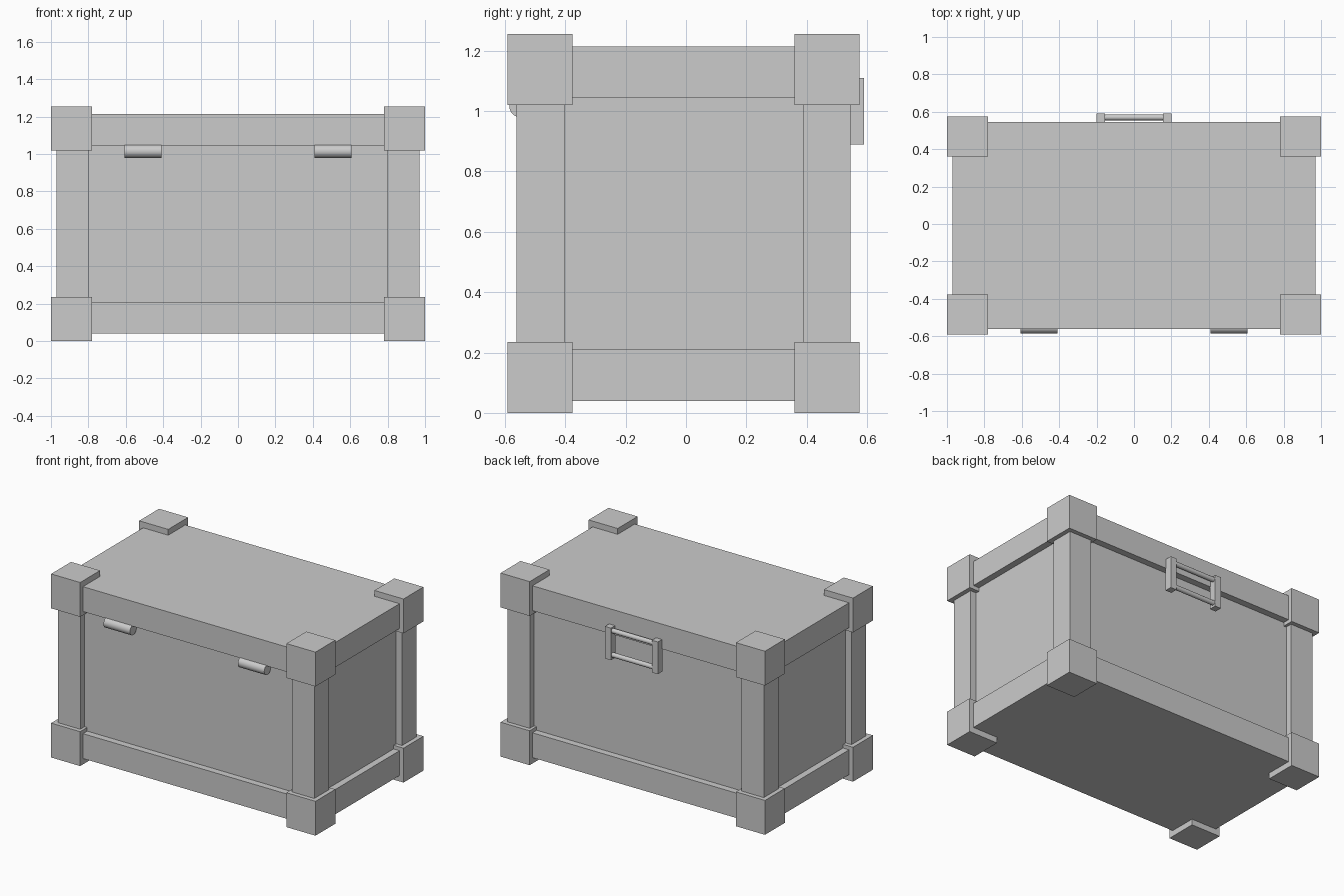
import bpy
import math
from mathutils import Vector

if "Cube" in bpy.data.objects:
    bpy.data.objects.remove(bpy.data.objects["Cube"], do_unlink=True)

grey = bpy.data.materials.new("plain grey")
grey.use_nodes = True
grey.diffuse_color = (0.6, 0.6, 0.6, 1)
grey.node_tree.nodes["Principled BSDF"].inputs["Base Color"].default_value = (0.6, 0.6, 0.6, 1)


def box(name, low, high):
    low, high = Vector(low), Vector(high)
    bpy.ops.mesh.primitive_cube_add(size=1, location=(low + high) / 2)
    ob = bpy.context.object
    ob.name = name
    ob.scale = high - low
    bpy.ops.object.transform_apply(location=False, rotation=False, scale=True)
    ob.data.materials.append(grey)
    return ob


def rod(name, center, radius, length):
    bpy.ops.mesh.primitive_cylinder_add(vertices=32, radius=radius, depth=length,
                                        location=center, rotation=(0, math.pi / 2, 0))
    ob = bpy.context.object
    ob.name = name
    ob.data.materials.append(grey)
    bpy.ops.object.shade_smooth_by_angle()


MID = -0.008  # the chest sits slightly forward because of the handle


def around(x, y, low, high, name):
    """Centred block with half sizes x and y between two heights."""
    return box(name, (-x, MID - y, low), (x, MID + y, high))


# Recessed body, base frame and lid
around(0.925, 0.507, 0.1, 1.1, "body")
around(0.97, 0.553, 0.04, 0.21, "base_frame")
around(0.97, 0.553, 1.045, 1.215, "lid")

# Upright posts and corner caps
for sx, side in ((-1, "right"), (1, "left")):
    for sy, end in ((-1, "front"), (1, "back")):
        def corner(name, x0, x1, y0, y1, z0, z1):
            xs = sorted((sx * x0, sx * x1))
            ys = sorted((MID + sy * y0, MID + sy * y1))
            box(f"{end}_{side}_{name}", (xs[0], ys[0], z0), (xs[1], ys[1], z1))
        corner("post", 0.80, 0.97, 0.395, 0.553, 0.1, 1.15)
        corner("bottom_cap", 0.78, 1.0, 0.368, 0.583, 0, 0.235)
        corner("top_cap", 0.78, 1.0, 0.368, 0.583, 1.02, 1.255)

# Hinge barrels on the front
for sx, side in ((-1, "right"), (1, "left")):
    rod(f"{side}_hinge", (sx * 0.508, -0.55, 1.015), 0.035, 0.2)

# Handle on the back: two brackets joined by two rods
for sx, side in ((-1, "right"), (1, "left")):
    xs = sorted((sx * 0.155, sx * 0.2))
    box(f"{side}_handle_bracket", (xs[0], 0.54, 0.89), (xs[1], 0.59, 1.11))
for z, name in ((1.085, "upper"), (0.92, "lower")):
    rod(f"{name}_handle_rod", (0, 0.57, z), 0.016, 0.32)
